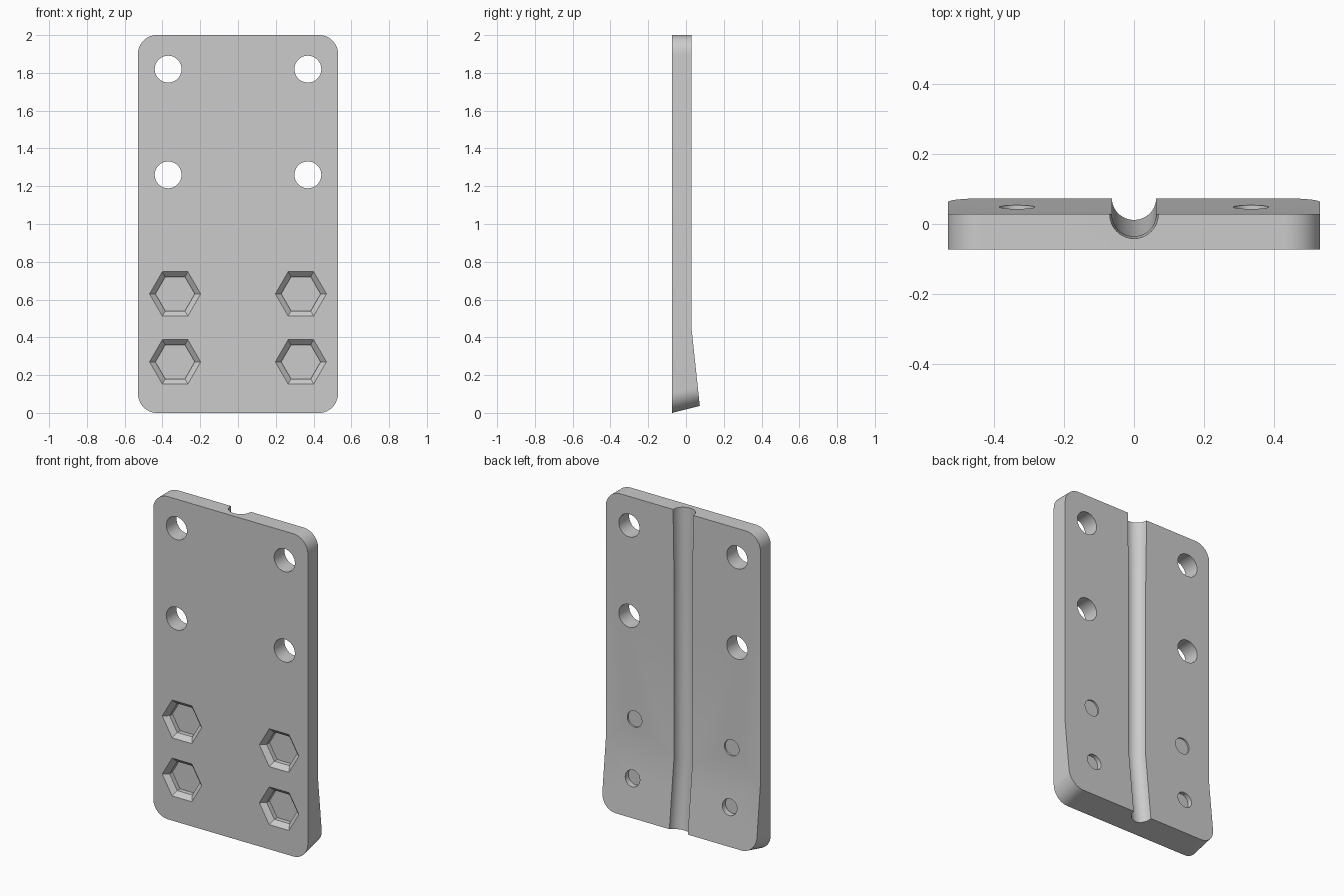
import bpy, bmesh
from math import cos, sin, tau, radians

cube = bpy.data.objects.get("Cube")
if cube:
    bpy.data.objects.remove(cube, do_unlink=True)

HALF_W, FRONT, BACK, FOOT = 0.53, -0.073, 0.028, 0.073
BEND_Z, TOE_Z, TOP_Z = 0.46, 0.037, 2.0
SLOPE = (FOOT - BACK) / (BEND_Z - TOE_Z)

grey = bpy.data.materials.new("plain grey")
grey.use_nodes = True
colour = (0.6, 0.6, 0.6, 1)
grey.diffuse_color = colour
grey.node_tree.nodes["Principled BSDF"].inputs["Base Color"].default_value = colour


def make_object(name, bm):
    bmesh.ops.recalc_face_normals(bm, faces=bm.faces)
    mesh = bpy.data.meshes.new(name)
    bm.to_mesh(mesh)
    bm.free()
    mesh.materials.append(grey)
    obj = bpy.data.objects.new(name, mesh)
    bpy.context.collection.objects.link(obj)
    return obj


def loft(bm, rings):
    """Join rings of points into one capped solid."""
    rings = [[bm.verts.new(p) for p in ring] for ring in rings]
    n = len(rings[0])
    for a, b in zip(rings, rings[1:]):
        for i in range(n):
            j = (i + 1) % n
            bm.faces.new((a[i], a[j], b[j], b[i]))
    bm.faces.new(rings[0])
    bm.faces.new(rings[-1])


def ring_y(x, y, z, r, n):
    return [(x + r * cos(tau * i / n), y, z + r * sin(tau * i / n)) for i in range(n)]


def ring_z(y, z, r, n=48):
    return [(r * cos(tau * i / n), y + r * sin(tau * i / n), z) for i in range(n)]


# Plate: side profile with a wedge foot, extruded across, corners rounded
bm = bmesh.new()
profile = [(FRONT, 0), (FOOT, TOE_Z), (BACK, BEND_Z), (BACK, TOP_Z), (FRONT, TOP_Z)]
loft(bm, [[(x, y, z) for y, z in profile] for x in (-HALF_W, HALF_W)])
corners = [e for e in bm.edges
           if abs(e.verts[0].co.x - e.verts[1].co.x) < 0.01
           and (all(v.co.z > 1.9 for v in e.verts) or all(v.co.z < 0.1 for v in e.verts))]
bmesh.ops.bevel(bm, geom=corners, offset=0.1, segments=12, profile=0.5, affect='EDGES')
plate = make_object("mounting_plate", bm)

# Cutter: everything that is removed from the plate
bm = bmesh.new()
for side in (-1, 1):
    # Through holes
    for z in (1.26, 1.82):
        loft(bm, [ring_y(side * 0.37, y, z, 0.071, 48) for y in (-0.2, 0.2)])
    # Hexagonal pockets with a sloped rim, and shallow round pockets behind
    for z in (0.27, 0.63):
        x = side * 0.333
        loft(bm, [ring_y(x, y, z, r, 6) for y, r in
                  ((FRONT - 0.01, 0.147), (FRONT + 0.027, 0.104), (-0.018, 0.104))])
        loft(bm, [ring_y(x, y, z, 0.05, 40) for y in (0.018, 0.2)])
# Rear channel that follows the bend and widens slightly at the top
loft(bm, [ring_z(BACK, 2.05, 0.07), ring_z(BACK, 1.6, 0.063), ring_z(BACK, BEND_Z, 0.063),
          ring_z(BACK + SLOPE * (BEND_Z + 0.1), -0.1, 0.063)])
cutter = make_object("pocket_cutter", bm)
cutter.hide_render = True

# Cut the plate and bake the result
cut = plate.modifiers.new("pockets", 'BOOLEAN')
cut.operation, cut.solver, cut.object = 'DIFFERENCE', 'EXACT', cutter
bpy.ops.object.select_all(action='DESELECT')
plate.select_set(True)
bpy.context.view_layer.objects.active = plate
bpy.ops.object.modifier_apply(modifier=cut.name)
bpy.data.objects.remove(cutter, do_unlink=True)
bpy.ops.object.shade_smooth_by_angle(angle=radians(25))
